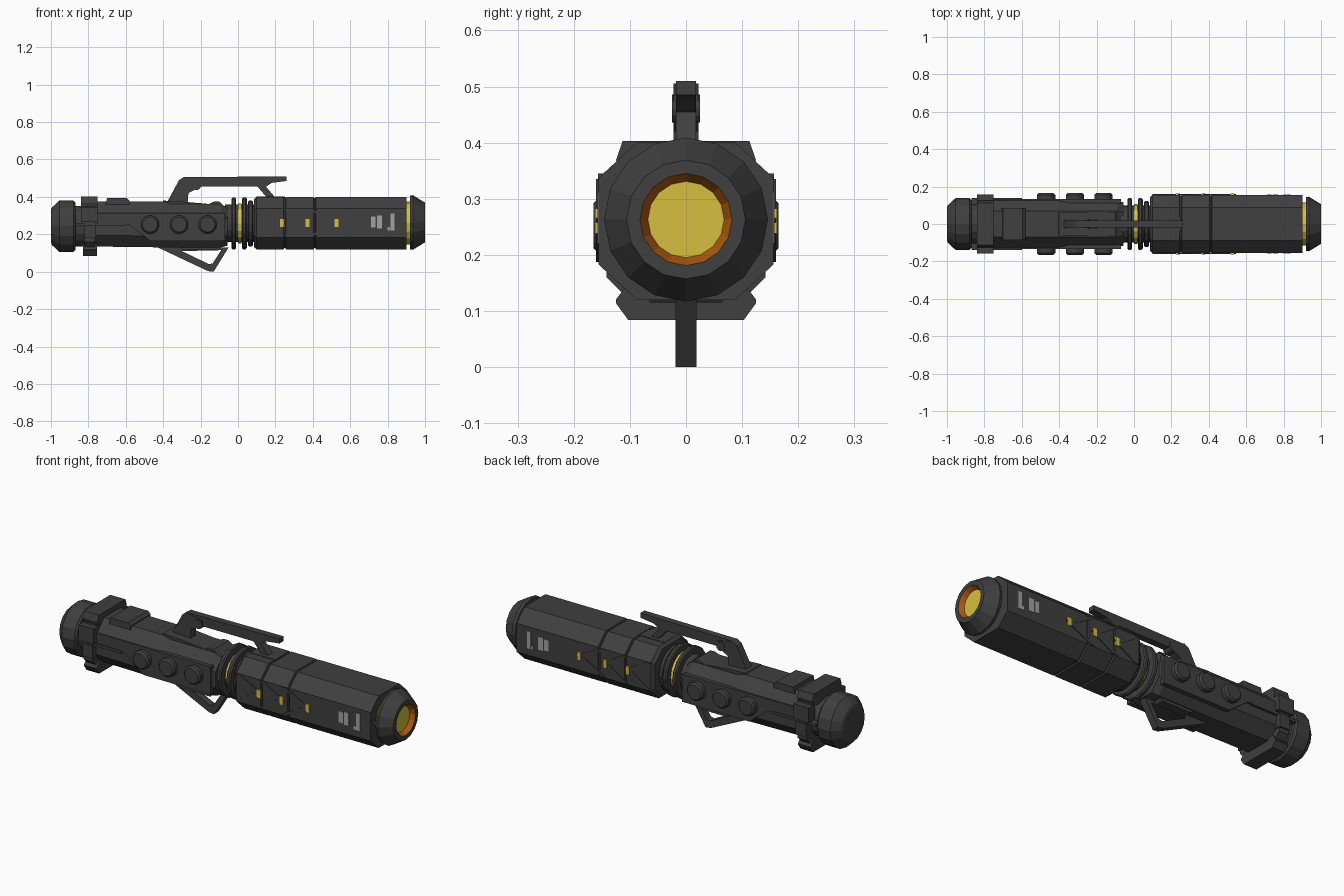
import bpy, bmesh, math

def material(name, rgb):
    m = bpy.data.materials.new(name)
    m.diffuse_color = (*rgb, 1)
    return m

DARK = material("charcoal", (0.05, 0.05, 0.05))
GOLD = material("lens yellow", (0.68, 0.52, 0.05))
ORANGE = material("orange rim", (0.40, 0.10, 0.005))
GREY = material("light grey", (0.36, 0.36, 0.36))

def finish(bm, name, mats):
    bmesh.ops.recalc_face_normals(bm, faces=bm.faces)
    me = bpy.data.meshes.new(name)
    bm.to_mesh(me)
    bm.free()
    for m in mats:
        me.materials.append(m)
    ob = bpy.data.objects.new(name, me)
    bpy.context.collection.objects.link(ob)
    return ob

def loft(name, rings, mats=(DARK,), seg_mat=None, last_mat=0):
    """Skin a list of equal-length point rings and cap both ends."""
    bm = bmesh.new()
    vs = [[bm.verts.new(p) for p in r] for r in rings]
    n = len(vs[0])
    for k in range(len(vs) - 1):
        for i in range(n):
            j = (i + 1) % n
            f = bm.faces.new((vs[k][i], vs[k][j], vs[k + 1][j], vs[k + 1][i]))
            f.material_index = seg_mat[k] if seg_mat else 0
    bm.faces.new(vs[0])
    bm.faces.new(vs[-1]).material_index = last_mat
    return finish(bm, name, mats)

def lathe(name, prof, cz, n=16, **kw):
    """Turned part around the x axis; prof = (x, radius)."""
    ang = [2 * math.pi * (i + 0.0) / n for i in range(n)]
    return loft(name, [[(x, r * math.cos(a), cz + r * math.sin(a)) for a in ang]
                       for x, r in prof], **kw)

def octa(x, hw, z0, z1, cy, cz):
    """Octagon ring at x: half width, z range, chamfer cy by cz."""
    return [(x, hw, z0 + cz), (x, hw, z1 - cz), (x, hw - cy, z1), (x, cy - hw, z1),
            (x, -hw, z1 - cz), (x, -hw, z0 + cz), (x, cy - hw, z0), (x, hw - cy, z0)]

def plate(name, pts, y0, y1, mat=DARK):
    """xz outline extruded between y0 and y1."""
    return loft(name, [[(x, y, z) for x, z in pts] for y in (y0, y1)], mats=(mat,))

def rect(x0, x1, z0, z1):
    return [(x0, z0), (x1, z0), (x1, z1), (x0, z1)]

# rear cap
lathe("rear_cap", [(-1.0, 0.085), (-0.995, 0.10), (-0.955, 0.138), (-0.88, 0.138),
                   (-0.87, 0.128), (-0.87, 0.108), (-0.80, 0.108)], 0.243)

# rear collar with clamp blocks
loft("collar", [octa(x, 0.142, 0.10, 0.385, 0.06, 0.06) for x in (-0.82, -0.765)])
loft("collar_top_block", [octa(x, 0.125, 0.335, 0.403, 0.012, 0.035) for x in (-0.84, -0.75)])
loft("collar_bottom_block", [octa(x, 0.125, 0.084, 0.15, 0.022, 0.03) for x in (-0.83, -0.755)])
for s, side in ((-1, "front"), (1, "back")):
    plate("collar_block_" + side, rect(-0.84, -0.75, 0.265, 0.345), s * 0.10, s * 0.157)
    plate("collar_lower_block_" + side, rect(-0.82, -0.76, 0.18, 0.25), s * 0.10, s * 0.152)

# grip body
loft("grip", [octa(x, w, z0, z1, 0.055, 0.06) for x, w, z0, z1 in (
    (-0.80, 0.125, 0.135, 0.375), (-0.40, 0.125, 0.13, 0.375), (-0.35, 0.125, 0.13, 0.362),
    (-0.09, 0.125, 0.13, 0.362), (-0.055, 0.115, 0.14, 0.34))])
plate("grip_top_plate", [(-0.71, 0.35), (-0.58, 0.35), (-0.58, 0.38), (-0.595, 0.393),
                         (-0.70, 0.393)], -0.085, 0.085)
plate("mount_plate", [(-0.42, 0.35), (-0.10, 0.35), (-0.07, 0.345), (-0.10, 0.374),
                      (-0.13, 0.374), (-0.155, 0.362), (-0.30, 0.375), (-0.40, 0.38)],
      -0.065, 0.065)
plate("grip_bottom_plate", [(-0.32, 0.14), (-0.10, 0.14), (-0.12, 0.115), (-0.29, 0.115)],
      -0.065, 0.065)

# side panels, rails and buttons
for s, side in ((-1, "front"), (1, "back")):
    plate("side_panel_" + side, [(-0.75, 0.25), (-0.58, 0.25), (-0.47, 0.165), (-0.07, 0.165),
                                 (-0.07, 0.315), (-0.75, 0.315)], s * 0.11, s * 0.134)
    plate("side_rail_" + side, rect(-0.87, -0.60, 0.245, 0.26), s * 0.10, s * 0.138)
    for i, bx in enumerate((-0.47, -0.315, -0.163)):
        loft(f"button_{side}_{i + 1}", [
            [(bx + r * math.cos(a * math.pi / 8), s * y, 0.252 + r * math.sin(a * math.pi / 8))
             for a in range(16)] for y, r in ((0.12, 0.049), (0.156, 0.049), (0.165, 0.040))])

# neck with rings and a yellow band
lathe("neck", [(-0.07, 0.10), (0.10, 0.10)], 0.258)
lathe("yellow_band", [(0.0, 0.106), (0.018, 0.106)], 0.258, mats=(GOLD,))
for i, (x0, x1, r) in enumerate(((-0.035, -0.01, 0.138), (0.022, 0.047, 0.138),
                                 (0.054, 0.08, 0.122))):
    lathe(f"neck_ring_{i + 1}", [(x0, r - 0.006), (x0 + 0.006, r), (x1 - 0.006, r),
                                 (x1, r - 0.006)], 0.258)

# octagonal barrel with two thin seams
stations = [(0.085, 0.012), (0.10, 0)]
for x in (0.25, 0.41):
    stations += [(x - 0.006, 0), (x - 0.003, 0.007), (x + 0.003, 0.007), (x + 0.006, 0)]
stations += [(0.90, 0)]
loft("barrel", [octa(x, 0.156 - d, 0.12 + d, 0.40 - d, 0.068, 0.063) for x, d in stations])

# chevrons, yellow tips and grey marking patches on both barrel sides
for s, side in ((-1, "front"), (1, "back")):
    for i, (tip, w) in enumerate(((0.255, 0.13), (0.39, 0.13), (0.545, 0.15))):
        plate(f"chevron_{side}_{i + 1}", [
            (tip, 0.262), (tip - w, 0.335), (tip - w - 0.025, 0.335), (tip - 0.045, 0.262),
            (tip - w - 0.025, 0.187), (tip - w, 0.187)], s * 0.153, s * 0.160)
        plate(f"chevron_light_{side}_{i + 1}",
              rect(tip - 0.03, tip - 0.008, 0.238, 0.283), s * 0.155, s * 0.1625, GOLD)
    for i, r in enumerate(((0.71, 0.735, 0.235, 0.295), (0.742, 0.77, 0.23, 0.30),
                           (0.815, 0.838, 0.22, 0.312), (0.80, 0.813, 0.22, 0.24))):
        plate(f"marking_{side}_{i + 1}", rect(*r), s * 0.154, s * 0.158, GREY)

# head: yellow band, bezel, orange rim and recessed lens
lathe("head_band", [(0.89, 0.115), (0.925, 0.115)], 0.26, mats=(GOLD,))
lathe("head", [(0.92, 0.10), (0.92, 0.143), (0.935, 0.146), (0.99, 0.112), (1.0, 0.106),
               (1.0, 0.082), (0.975, 0.068)], 0.263,
      mats=(DARK, ORANGE, GOLD), seg_mat=[0, 0, 0, 0, 0, 1], last_mat=2)

# top carry clip with its mount, pivot and front foot
plate("clip_mount", [(-0.385, 0.36), (-0.27, 0.36), (-0.265, 0.42), (-0.20, 0.455),
                     (-0.20, 0.485), (-0.29, 0.505), (-0.315, 0.49)], -0.022, 0.022)
plate("clip_bar", [(-0.29, 0.505), (-0.25, 0.455), (0.15, 0.455), (0.18, 0.475),
                   (0.26, 0.485), (0.26, 0.51)], -0.018, 0.018)
plate("clip_foot", [(0.10, 0.46), (0.145, 0.46), (0.20, 0.395), (0.16, 0.39)], -0.018, 0.018)
plate("clip_pivot", [(-0.222 + 0.025 * math.cos(a * math.pi / 6),
                      0.461 + 0.025 * math.sin(a * math.pi / 6)) for a in range(12)],
      -0.025, 0.025)
plate("clip_rest", [(0.09, 0.39), (0.25, 0.39), (0.25, 0.403), (0.10, 0.403)], -0.04, 0.04)

# bottom guard loop
outer = [(-0.44, 0.135), (-0.16, 0.003), (-0.13, 0.0), (-0.05, 0.13)]
inner = [(-0.30, 0.11), (-0.155, 0.04), (-0.135, 0.045), (-0.09, 0.115)]
for i in range(4):
    j = (i + 1) % 4
    plate(f"guard_bar_{i + 1}", [outer[i], outer[j], inner[j], inner[i]], -0.019, 0.019)
